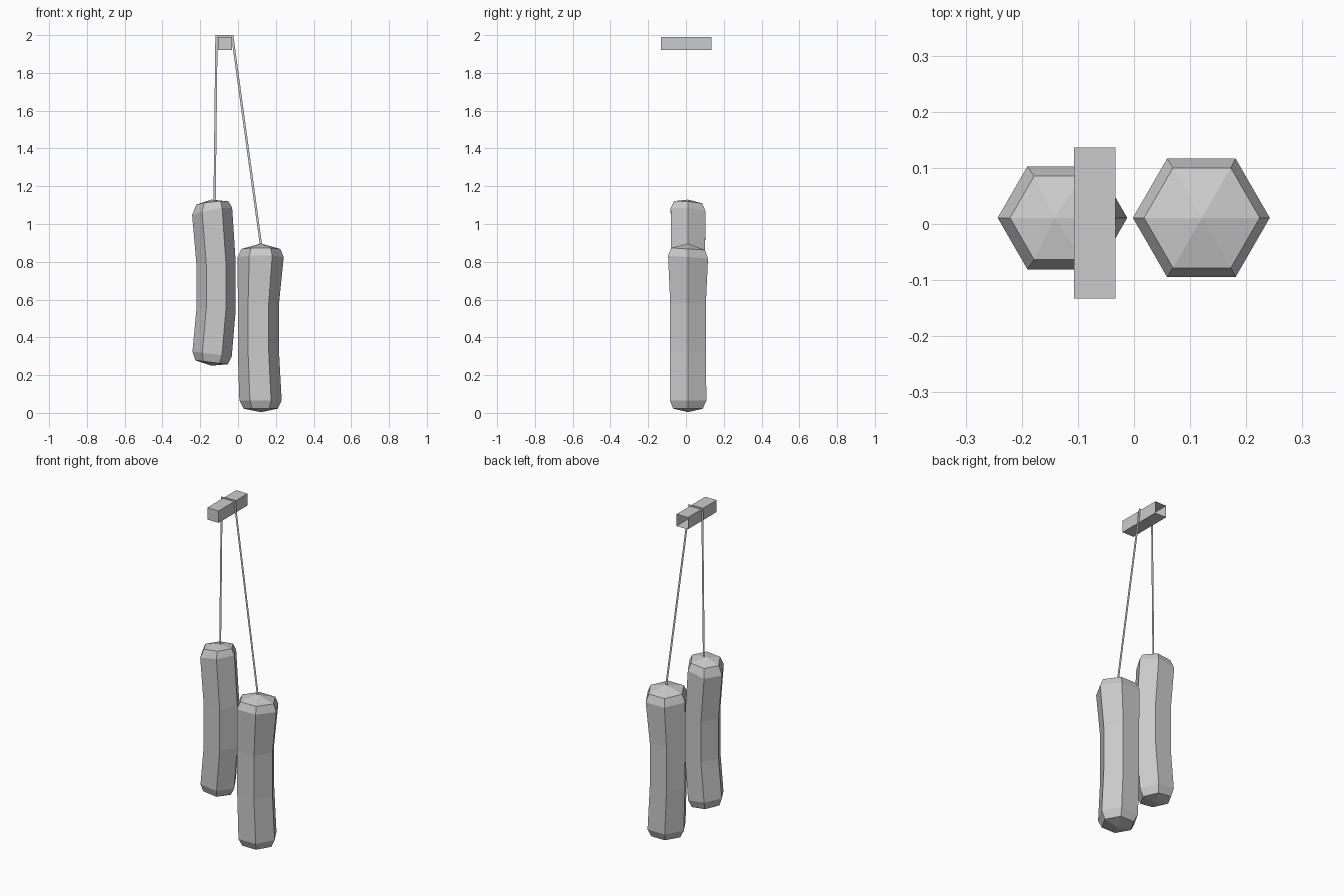
import bpy, bmesh, math
from mathutils import Vector

if "Cube" in bpy.data.objects:
    bpy.data.objects.remove(bpy.data.objects["Cube"])

Y = 0.011  # shared depth of both sausages and the string


def finish(name, bm, recalc=True):
    if recalc:
        bmesh.ops.recalc_face_normals(bm, faces=bm.faces)
    me = bpy.data.meshes.new(name)
    bm.to_mesh(me)
    bm.free()
    ob = bpy.data.objects.new(name, me)
    bpy.context.collection.objects.link(ob)
    return ob


def sausage(name, rings, bottom, top):
    """Six-sided bent sausage; each ring is (x, z, radius, x tilt, y tilt)."""
    bm = bmesh.new()
    loops = []
    for x, z, r, tx, ty in rings:
        loop = []
        for i in range(6):
            a = math.tau * i / 6
            dx, dy = r * math.cos(a), r * math.sin(a)
            loop.append(bm.verts.new((x + dx, Y + dy, z + tx * dx + ty * dy)))
        loops.append(loop)
    for lo, hi in zip(loops, loops[1:]):
        for i in range(6):
            j = (i + 1) % 6
            bm.faces.new((lo[i], lo[j], hi[j], hi[i]))
    # shallow pointed end caps
    for loop, (x, z) in ((loops[0], bottom), (loops[-1], top)):
        tip = bm.verts.new((x, Y, z))
        for i in range(6):
            bm.faces.new((loop[i], loop[(i + 1) % 6], tip))
    return finish(name, bm)


# Upper sausage, bowed towards the middle
sausage("left_sausage", [
    (-0.140, 0.268, 0.086, -0.12, 0),
    (-0.137, 0.312, 0.104, -0.12, 0),
    (-0.116, 0.550, 0.104, -0.03, 0),
    (-0.116, 0.790, 0.104, 0.03, 0),
    (-0.137, 1.067, 0.106, 0.18, -0.08),
    (-0.135, 1.111, 0.086, 0.10, -0.08),
], (-0.141, 0.250), (-0.142, 1.129))

# Lower sausage
sausage("right_sausage", [
    (0.120, 0.022, 0.090, 0, 0),
    (0.119, 0.066, 0.112, 0, 0),
    (0.108, 0.320, 0.109, 0, 0),
    (0.108, 0.580, 0.109, 0, 0),
    (0.120, 0.825, 0.122, 0, -0.07),
    (0.121, 0.868, 0.103, 0, -0.06),
], (0.122, 0.004), (0.121, 0.897))

# Hanging bar, hollow and open at the back end
bm = bmesh.new()
bmesh.ops.create_cube(bm, size=1)
for v in bm.verts:
    v.co = Vector((-0.070 + v.co.x * 0.074, 0.0015 + v.co.y * 0.269,
                   1.956 + v.co.z * 0.070))
back = [f for f in bm.faces if f.normal.y > 0.9 or
        all(v.co.y > 0.1 for v in f.verts)]
bmesh.ops.delete(bm, geom=back, context='FACES')
finish("hanging_bar", bm, recalc=False)

# Flat string looped over the bar, mitred at the corners
path = [Vector(p) for p in ((-0.124, 1.115), (-0.114, 1.994),
                            (-0.030, 1.994), (0.122, 0.885))]
half = 0.006
bm = bmesh.new()
pairs = []
for i, p in enumerate(path):
    dirs = [(path[k + 1] - path[k]).normalized()
            for k in (i - 1, i) if 0 <= k < len(path) - 1]
    normals = [Vector((-d.y, d.x)) for d in dirs]
    m = sum(normals, Vector((0, 0))).normalized()
    off = m * (half / m.dot(normals[0]))
    pairs.append([bm.verts.new((q.x, Y, q.y)) for q in (p - off, p + off)])
for a, b in zip(pairs, pairs[1:]):
    bm.faces.new((a[0], b[0], b[1], a[1]))
finish("string", bm)
